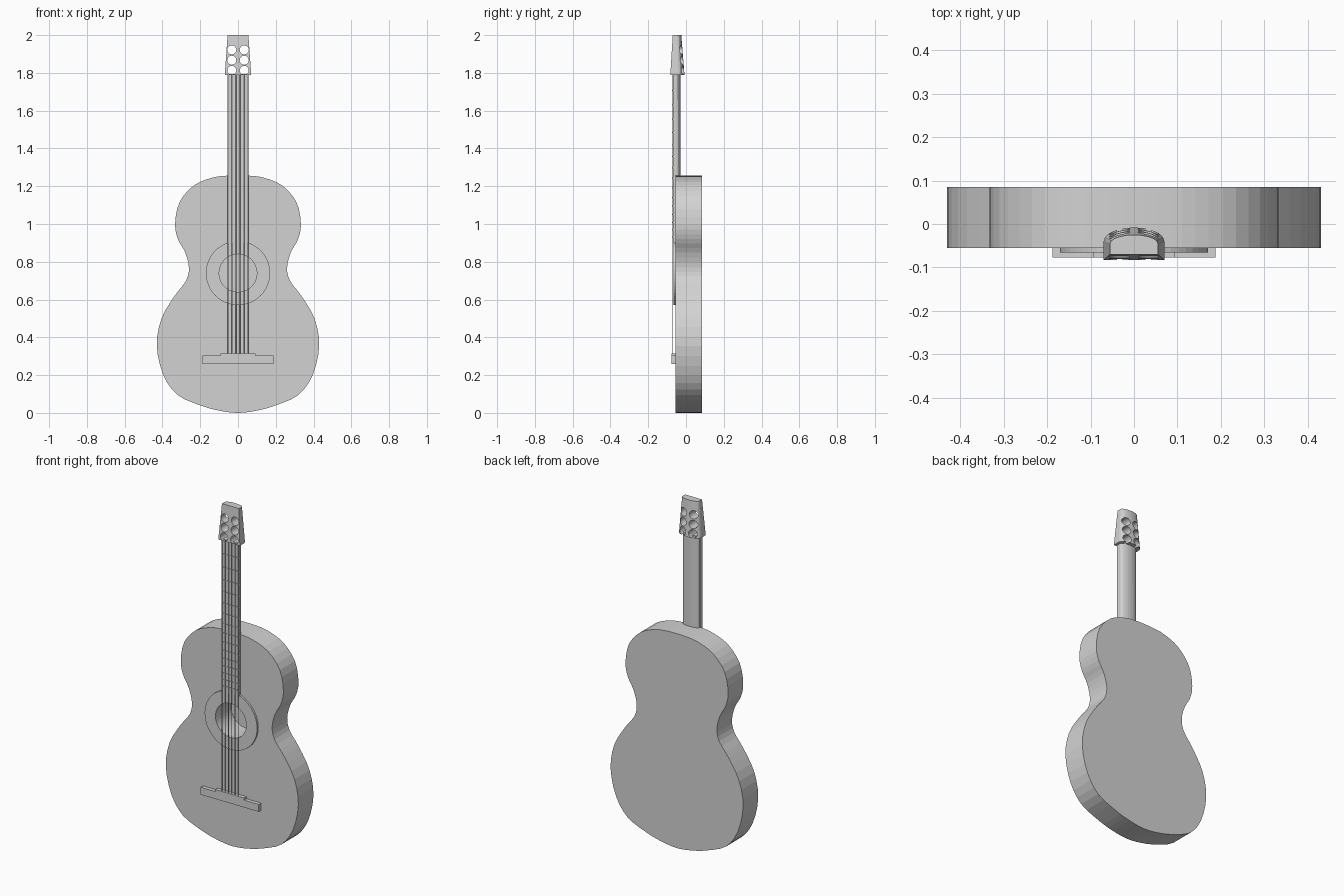
import bpy, bmesh, math
from mathutils import Vector

cube = bpy.data.objects.get("Cube")
if cube:
    bpy.data.objects.remove(cube, do_unlink=True)

grey = bpy.data.materials.new("plain grey")
grey.use_nodes = True
grey.diffuse_color = (0.65, 0.65, 0.65, 1)
grey.node_tree.nodes["Principled BSDF"].inputs["Base Color"].default_value = (0.65, 0.65, 0.65, 1)


def loft(name, rings):
    """Closed solid through matching rings of points."""
    bm = bmesh.new()
    loops = [[bm.verts.new(p) for p in ring] for ring in rings]
    n = len(loops[0])
    for a, b in zip(loops, loops[1:]):
        for i in range(n):
            j = (i + 1) % n
            bm.faces.new((a[i], a[j], b[j], b[i]))
    bm.faces.new(loops[0][::-1])
    bm.faces.new(loops[-1])
    bmesh.ops.recalc_face_normals(bm, faces=bm.faces)
    mesh = bpy.data.meshes.new(name)
    bm.to_mesh(mesh)
    bm.free()
    mesh.materials.append(grey)
    ob = bpy.data.objects.new(name, mesh)
    bpy.context.collection.objects.link(ob)
    return ob


def extrude_y(name, outline, y0, y1):
    return loft(name, [[(x, y, z) for x, z in outline] for y in (y0, y1)])


def circle(x, z, r, n):
    return [(x + r * math.cos(math.tau * i / n), z + r * math.sin(math.tau * i / n))
            for i in range(n)]


def box(name, x, y0, y1, z0, z1):
    return extrude_y(name, [(-x, z0), (x, z0), (x, z1), (-x, z1)], y0, y1)


def cut(ob, outline, y0, y1):
    cutter = extrude_y("cutter", outline, y0, y1)
    cutter.hide_render = True
    mod = ob.modifiers.new("hole", 'BOOLEAN')
    mod.operation = 'DIFFERENCE'
    mod.solver = 'EXACT'
    mod.object = cutter
    bpy.context.view_layer.objects.active = ob
    bpy.ops.object.modifier_apply(modifier=mod.name)
    bpy.data.objects.remove(cutter, do_unlink=True)


def d_ring(half, front, side, back, z, n=10):
    """Flat front, rounded back cross-section."""
    arc = [(half * math.cos(math.pi * i / n),
            side + (back - side) * math.sin(math.pi * i / n), z) for i in range(n + 1)]
    return [(-half, front, z), (half, front, z)] + arc


def smooth_loop(pts, steps):
    """Rounded closed outline through the given points."""
    pts = [Vector(p) for p in pts]
    n, out = len(pts), []
    for i in range(n):
        a, b, c, d = (pts[(i + k) % n] for k in (-1, 0, 1, 2))
        for s in range(steps):
            t = s / steps
            out.append(0.5 * (2 * b + (c - a) * t + (2 * a - 5 * b + 4 * c - d) * t * t
                              + (3 * b - a - 3 * c + d) * t ** 3))
    return out


# Body with sound hole
side = [(0.10, 0.012), (0.20, 0.04), (0.32, 0.095), (0.395, 0.20), (0.43, 0.355),
        (0.405, 0.50), (0.335, 0.62), (0.275, 0.70), (0.26, 0.77), (0.28, 0.85),
        (0.318, 0.92), (0.333, 1.0), (0.31, 1.115), (0.235, 1.203), (0.14, 1.244),
        (0.055, 1.256)]
outline = smooth_loop([(0, 0)] + side + [(-x, z) for x, z in reversed(side)], 3)
body = extrude_y("body", outline, -0.055, 0.085)
hole = circle(0, 0.74, 0.10, 40)
cut(body, hole, -0.2, 0.078)

# Ring around the sound hole
rosette = extrude_y("sound_hole_ring", circle(0, 0.74, 0.17, 48), -0.066, -0.054)
cut(rosette, hole, -0.2, 0.2)

# Neck and fingerboard
neck = loft("neck", [d_ring(0.054, -0.06, -0.05, -0.028, 1.2),
                     d_ring(0.054, -0.06, -0.05, -0.03, 1.795)])
box("fingerboard", 0.055, -0.07, -0.05, 0.9, 1.795)

# Headstock with peg holes
head = loft("headstock", [d_ring(0.07, -0.083, -0.04, -0.008, 1.79),
                          d_ring(0.055, -0.07, -0.045, -0.025, 2.0)])
for x in (-0.033, 0.033):
    for z in (1.813, 1.867, 1.922):
        cut(head, circle(x, z, 0.024, 20), -0.2, 0.2)

# Frets, closer together toward the body
nut, saddle = 1.79, 0.31
for n in range(1, 16):
    z = saddle + (nut - saddle) * 2 ** (-n / 12)
    box(f"fret_{n}", 0.054, -0.073, -0.068, z - 0.003, z + 0.003)

# Strings
for i in range(6):
    x = -0.0525 + 0.021 * i
    rings = [[(x + dx, -0.0735 + dy, z) for dx, dy in circle(0, 0, 0.0022, 6)]
             for z in (0.29, 1.795)]
    loft(f"string_{i + 1}", rings)

# Bridge with raised middle
box("bridge", 0.188, -0.077, -0.054, 0.26, 0.303)
box("bridge_saddle", 0.093, -0.077, -0.054, 0.29, 0.315)
